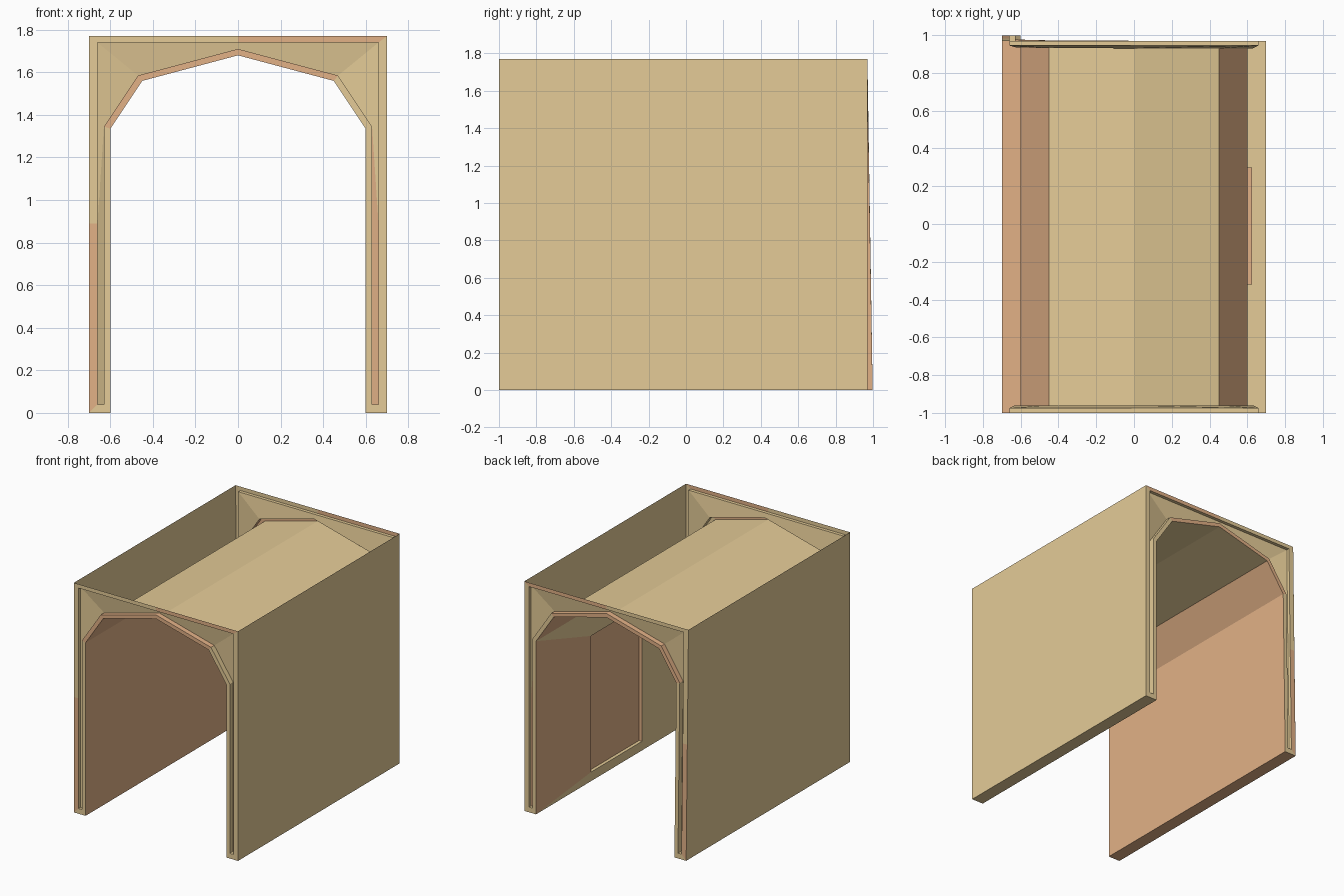
import bpy

if "Cube" in bpy.data.objects:
    bpy.data.objects.remove(bpy.data.objects["Cube"])

# Two painted tones
def make_mat(name, col):
    m = bpy.data.materials.new(name)
    m.diffuse_color = (*col, 1)
    m.use_nodes = True
    m.node_tree.nodes["Principled BSDF"].inputs["Base Color"].default_value = m.diffuse_color
    return m

TAN = make_mat("tan", (0.78, 0.60, 0.31))
PEACH = make_mat("peach", (0.76, 0.44, 0.24))

FRONT, BACK = -1.0, 0.97

# Half profiles (x, z) for outer shell, inner arch, and their inset borders
OUTER = [(.70, 0), (.70, .89), (.70, 1.77), (0, 1.77)]
INNER = [(.60, 0), (.60, 1.335), (.45, 1.56), (0, 1.68)]
OUTER_IN = [(.66, .04), (.66, .89), (.66, 1.74), (0, 1.74)]
INNER_IN = [(.63, .04), (.63, 1.345), (.47, 1.585), (0, 1.71)]


def place(x, y, z):
    # The back left leg leans outward towards its foot
    if y > 0.5 and x < -0.01:
        y += 0.028 * max(0, 1 - z / 1.7)
    return (x, y, z)


def build(name, quads):
    """Make an object from (four points, is_peach) entries."""
    verts, index, faces, tones = [], {}, [], []
    for pts, peach in quads:
        f = []
        for p in pts:
            key = tuple(round(c, 4) for c in place(*p))
            if key not in index:
                index[key] = len(verts)
                verts.append(key)
            f.append(index[key])
        faces.append(f)
        tones.append(peach)
    me = bpy.data.meshes.new(name)
    me.from_pydata(verts, [], faces)
    me.materials.append(TAN)
    me.materials.append(PEACH)
    for poly, t in zip(me.polygons, tones):
        poly.material_index = int(t)
    ob = bpy.data.objects.new(name, me)
    bpy.context.collection.objects.link(ob)
    return ob


def strip(a, b, ya, yb, side, peach=()):
    """Quads between two equal length half profiles at depths ya and yb."""
    out = []
    for i in range(len(a) - 1):
        q = [(side * a[i][0], ya, a[i][1]), (side * a[i + 1][0], ya, a[i + 1][1]),
             (side * b[i + 1][0], yb, b[i + 1][1]), (side * b[i][0], yb, b[i][1])]
        out.append((q if side > 0 else q[::-1], i in peach))
    return out


# End frames: border, sunken lips and sloped recessed panel
def end_frame(name, y, d):
    yo, yi = y + d * 0.025, y + d * 0.04
    quads = []
    for s in (1, -1):
        edge = (2,) if s > 0 else (0,)
        arch = (2,) if s > 0 else (1, 2)
        quads += strip(OUTER, OUTER_IN, y, y, s, edge)
        quads += strip(OUTER_IN, OUTER_IN, y, yo, s)
        quads += strip(OUTER_IN, INNER_IN, yo, yi, s, (0,) if s > 0 else ())
        quads += strip(INNER_IN, INNER_IN, yi, y, s, arch)
        quads += strip(INNER_IN, INNER, y, y, s, arch)
        # foot of the leg
        o, i, oi, ii = OUTER[0], INNER[0], OUTER_IN[0], INNER_IN[0]
        quads.append(([(s * o[0], y, 0), (s * oi[0], y, oi[1]),
                       (s * ii[0], y, ii[1]), (s * i[0], y, 0)], False))
        quads.append(([(s * oi[0], y, oi[1]), (s * oi[0], yo, oi[1]),
                       (s * ii[0], yi, ii[1]), (s * ii[0], y, ii[1])], False))
    build(name, quads)


end_frame("front_frame", FRONT, 1)
end_frame("back_frame", BACK, -1)

# Outer side walls, open at the top
SIDE = [OUTER[0], OUTER[2]]
build("outer_walls", strip(SIDE, SIDE, FRONT, BACK, 1) + strip(SIDE, SIDE, FRONT, BACK, -1))

# Wall bases
FOOT = [OUTER[0], INNER[0]]
build("wall_bases", strip(FOOT, FOOT, FRONT, BACK, 1) + strip(FOOT, FOOT, FRONT, BACK, -1, (0,)))

# Arched lining; the right wall is made separately for its niche
build("arched_lining", strip(INNER[1:], INNER[1:], FRONT, BACK, 1, (0,))
      + strip(INNER, INNER, FRONT, BACK, -1, (0, 1)))


# Right inner wall with a shallow niche
def rect(x, y0, y1, z0, z1):
    return [(x, y0, z0), (x, y1, z0), (x, y1, z1), (x, y0, z1)]


def bridge(a, b, peach):
    return [([a[i], a[(i + 1) % 4], b[(i + 1) % 4], b[i]], i in peach) for i in range(4)]


wall = rect(.60, FRONT, BACK, 0, 1.335)
mouth = rect(.60, -.32, .30, .07, 1.12)
floor = rect(.625, -.32, .30, .07, 1.12)
build("right_inner_wall", bridge(wall, mouth, (1,)) + bridge(mouth, floor, (2, 3)) + [(floor, True)])
